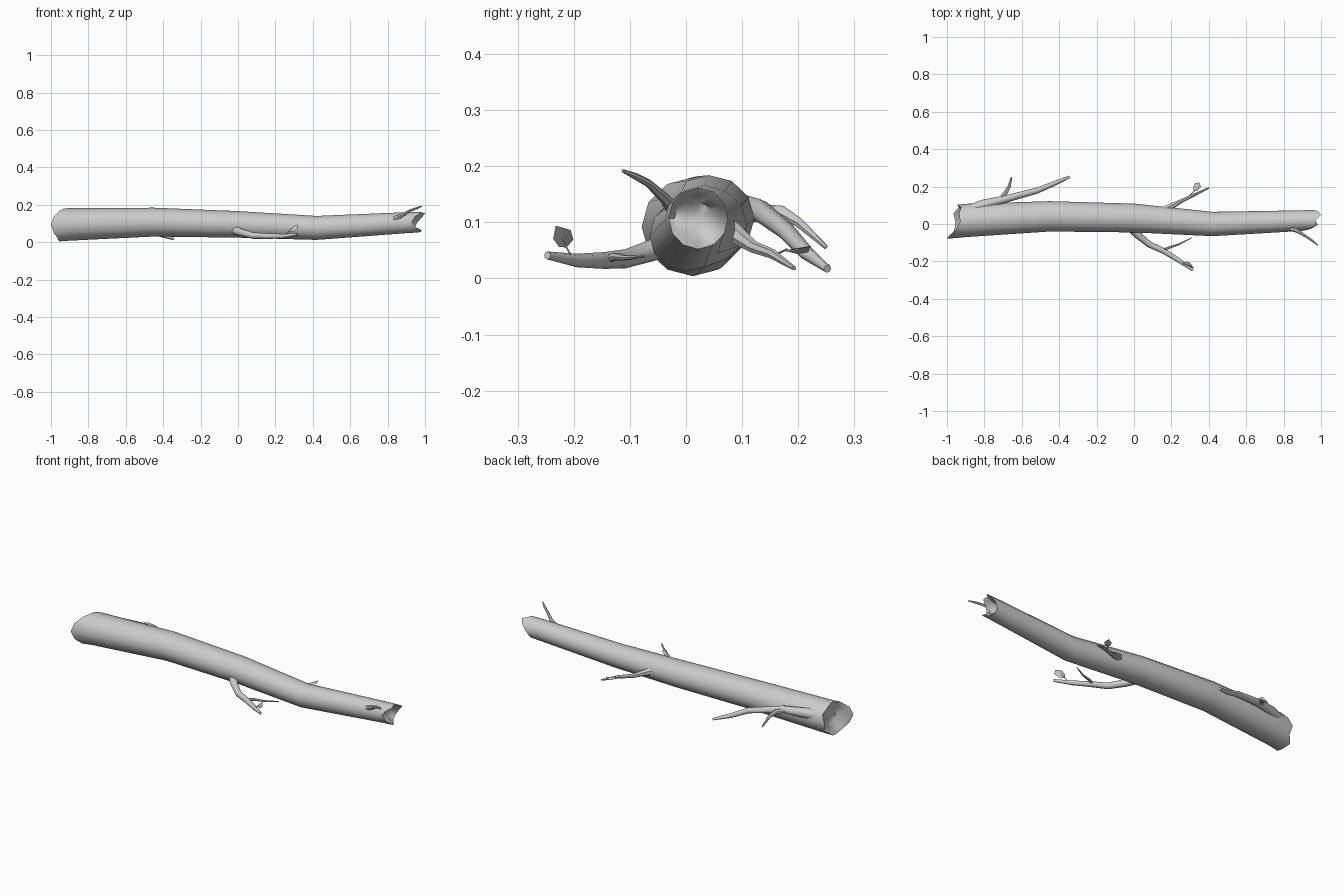
import bpy, bmesh, math
from mathutils import Vector

if "Cube" in bpy.data.objects:
    bpy.data.objects.remove(bpy.data.objects["Cube"])


def finish(name, bm, angle=50):
    bmesh.ops.recalc_face_normals(bm, faces=bm.faces[:])
    me = bpy.data.meshes.new(name)
    bm.to_mesh(me)
    bm.free()
    ob = bpy.data.objects.new(name, me)
    bpy.context.collection.objects.link(ob)
    bpy.ops.object.select_all(action='DESELECT')
    ob.select_set(True)
    bpy.context.view_layer.objects.active = ob
    bpy.ops.object.shade_smooth_by_angle(angle=math.radians(angle))
    return ob


def bridge(bm, a, b):
    n = len(a)
    for i in range(n):
        bm.faces.new((a[i], a[(i + 1) % n], b[(i + 1) % n], b[i]))


def fan(bm, ring, p):
    c = bm.verts.new(p)
    for i in range(len(ring)):
        bm.faces.new((ring[i], ring[(i + 1) % len(ring)], c))


def branch(name, pts, sides=7):
    """Tapered tube through (x, y, z, radius) points."""
    bm = bmesh.new()
    P = [Vector(p[:3]) for p in pts]
    prev = None
    for i, p in enumerate(P):
        t = (P[min(i + 1, len(P) - 1)] - P[max(i - 1, 0)]).normalized()
        u = t.cross(Vector((0, 0, 1))).normalized()
        v = t.cross(u)
        r = pts[i][3]
        ring = [bm.verts.new(p + r * (u * math.cos(a) + v * math.sin(a)))
                for a in (2 * math.pi * k / sides for k in range(sides))]
        if prev:
            bridge(bm, prev, ring)
        else:
            bm.faces.new(ring)
        prev = ring
    bm.faces.new(prev)
    return finish(name, bm)


def leaf(name, base, tip, side, width):
    """Slightly folded leaf blade, broad past the middle."""
    bm = bmesh.new()
    b, t, s = Vector(base), Vector(tip), Vector(side).normalized()
    fold = (t - b).cross(s).normalized() * width * 0.2
    mid = [bm.verts.new(b.lerp(t, k)) for k in (0, 0.3, 0.7, 1)]
    for sg in (-1, 1):
        e = [bm.verts.new(b.lerp(t, k) + s * sg * width * w + fold)
             for k, w in ((0.3, 0.42), (0.7, 0.5))]
        bm.faces.new((mid[0], mid[1], e[0]))
        bm.faces.new((mid[1], mid[2], e[1], e[0]))
        bm.faces.new((mid[2], mid[3], e[1]))
    return finish(name, bm)


# Trunk: bent tapered log with splintered, hollowed ends
N = 12
left_x = (-.945, -.925, -.935, -.93, -.955, -.985, -1, -.985, -.96, -.955, -.965, -.935)
right_x = (.96, .985, 1, .97, .975, .945, .93, .95, .985, .965, .945, .945)
rings = [(left_x, .012, .092, .091, .088), ((-.9,) * N, .019, .095, .089, .087),
         ((-.45,) * N, .041, .107, .081, .077), ((0,) * N, .032, .095, .077, .071),
         ((.42,) * N, 0, .076, .065, .064), ((.9,) * N, .018, .104, .055, .056),
         (right_x, .022, .107, .053, .055)]


def trunk_ring(bm, xs, cy, cz, ry, rz, dx=0, k=1):
    return [bm.verts.new((xs[i] + dx, cy + k * ry * math.cos(i * math.tau / N),
                          cz + k * rz * math.sin(i * math.tau / N))) for i in range(N)]


bm = bmesh.new()
loops = [trunk_ring(bm, *r) for r in rings]
for a, b in zip(loops, loops[1:]):
    bridge(bm, a, b)
for loop, r, s in ((loops[0], rings[0], 1), (loops[-1], rings[-1], -1)):
    lip = trunk_ring(bm, *r, dx=s * .012, k=.8)
    bridge(bm, loop, lip)
    edge = sum(r[0]) / N
    floor = trunk_ring(bm, (edge + s * .035,) * N, *r[1:], k=.5)
    bridge(bm, lip, floor)
    fan(bm, floor, (edge + s * .045, r[1], r[2]))
finish("trunk", bm)

# Back branch near the thick end, with its twig
branch("back_left_branch", [(-.9, .06, .115, .034), (-.8, .105, .122, .027), (-.7, .13, .122, .02),
                            (-.52, .178, .085, .016), (-.43, .215, .045, .013), (-.345, .252, .017, .007)], 8)
branch("back_left_twig", [(-.72, .13, .12, .013), (-.685, .17, .118, .012),
                          (-.668, .2, .1, .009), (-.655, .25, .055, .004)])

# Back branch towards the thin end, with a leaf
branch("back_right_branch", [(.14, .06, .095, .026), (.2, .095, .075, .017), (.25, .122, .055, .011),
                             (.32, .155, .043, .009), (.4, .193, .018, .004)])
branch("back_leaf_stem", [(.27, .13, .055, .003), (.31, .165, .045, .002), (.325, .18, .052, .002)], 4)
leaf("back_leaf", (.32, .175, .05), (.35, .222, .058), (.8, -.5, .1), .036)

# Front branch, with twig and leaf
branch("front_branch", [(-.015, -.015, .065, .026), (.015, -.055, .052, .02), (.08, -.108, .035, .017),
                        (.16, -.145, .032, .015), (.24, -.195, .032, .012), (.315, -.247, .041, .007)], 8)
branch("front_twig", [(.15, -.14, .035, .008), (.19, -.125, .039, .007),
                      (.24, -.108, .037, .005), (.31, -.073, .04, .002)])
branch("front_leaf_stem", [(.26, -.205, .04, .003), (.265, -.21, .05, .002), (.275, -.217, .062, .002)], 4)
leaf("front_leaf", (.268, -.213, .055), (.318, -.232, .094), (.45, -.7, -.35), .04)

# Upward twig at the thin end
branch("end_twig", [(.82, -.018, .118, .015), (.875, -.038, .143, .01), (.92, -.066, .169, .007),
                    (.955, -.09, .182, .006), (.982, -.113, .192, .003)])
